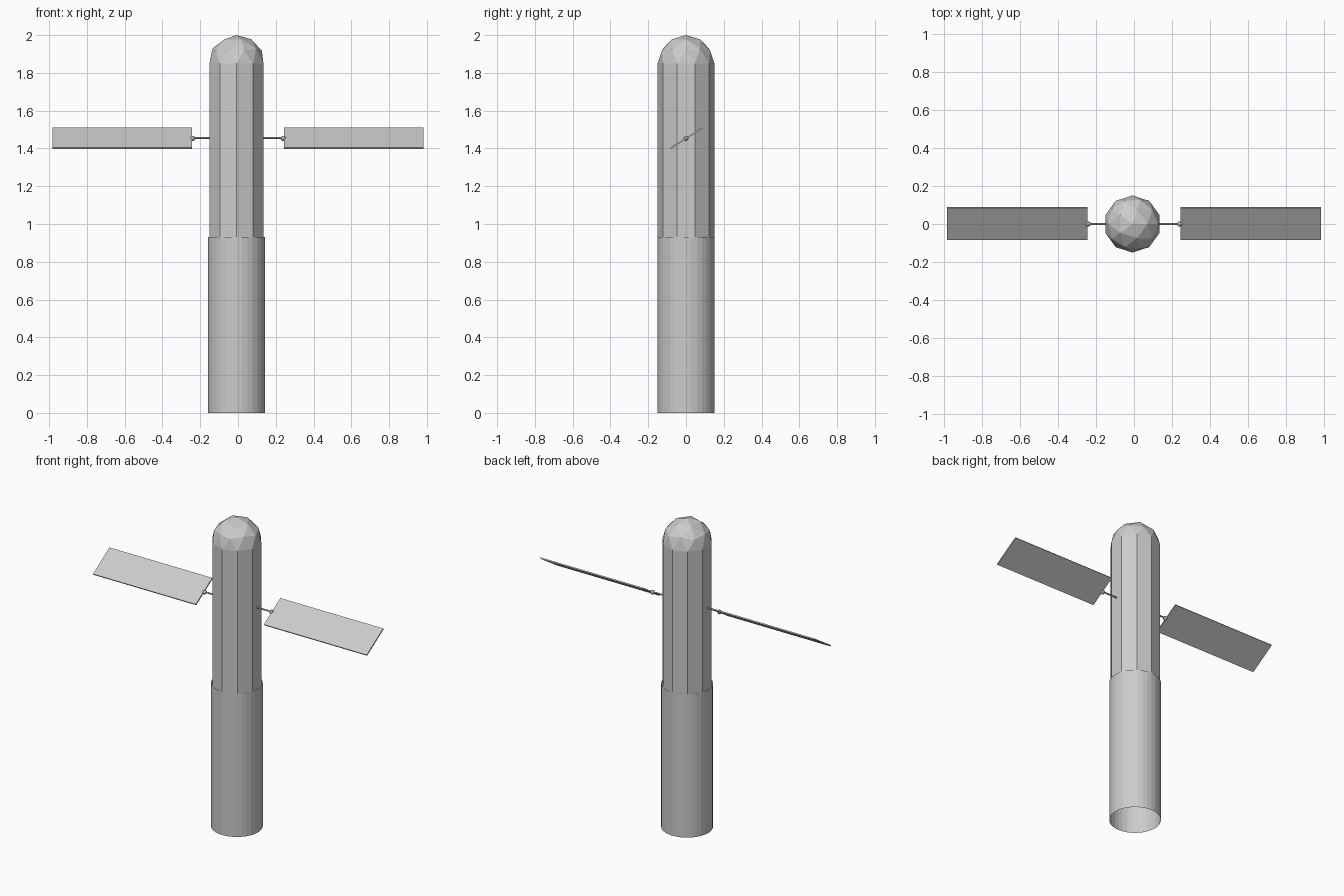
import bpy, bmesh, math
from mathutils import Matrix, Vector

if "Cube" in bpy.data.objects:
    bpy.data.objects.remove(bpy.data.objects["Cube"])

grey = bpy.data.materials.new("plain grey")
grey.diffuse_color = (0.6, 0.6, 0.6, 1)
grey.use_nodes = True
grey.node_tree.nodes["Principled BSDF"].inputs["Base Color"].default_value = grey.diffuse_color
CX = -0.008          # tower axis
R = 0.15             # tower radius
AXLE_Z = 1.455


def finish(name, bm):
    mesh = bpy.data.meshes.new(name)
    bm.to_mesh(mesh)
    bm.free()
    mesh.materials.append(grey)
    obj = bpy.data.objects.new(name, mesh)
    bpy.context.collection.objects.link(obj)
    return obj


# Ten-sided upper tube with a faceted dome: half an icosphere, rim extruded down
bm = bmesh.new()
bmesh.ops.create_icosphere(bm, subdivisions=2, radius=R)
bmesh.ops.delete(bm, geom=[v for v in bm.verts if v.co.z < -0.01], context='VERTS')
rim = [e for e in bm.edges if e.is_boundary]
new = bmesh.ops.extrude_edge_only(bm, edges=rim)["geom"]
for v in new:
    if isinstance(v, bmesh.types.BMVert):
        v.co.z = 0.92 - 1.85
bmesh.ops.recalc_face_normals(bm, faces=bm.faces)
bmesh.ops.translate(bm, vec=(CX, 0, 1.85), verts=bm.verts)
finish("domed_tube", bm)

# Open lower sleeve
bm = bmesh.new()
bmesh.ops.create_cone(bm, cap_ends=False, segments=32, radius1=0.152, radius2=0.152,
                      depth=0.93, matrix=Matrix.Translation((CX, 0, 0.465)))
finish("lower_sleeve", bm)

# Wings: tilted panel, thin axle and joint ball on each side
tilt = Matrix.Rotation(math.radians(32.5), 4, 'X')
for side, label in ((-1, "left"), (1, "right")):
    bm = bmesh.new()
    place = Matrix.Translation((side * 0.6125, 0.003, AXLE_Z)) @ tilt
    bmesh.ops.create_cube(bm, size=1, matrix=place @ Matrix.Diagonal((0.737, 0.2, 0.008, 1)))
    finish(label + "_panel", bm)

    bm = bmesh.new()
    place = Matrix.Translation((side * 0.18, 0, AXLE_Z)) @ Matrix.Rotation(math.pi / 2, 4, 'Y')
    bmesh.ops.create_cone(bm, cap_ends=True, segments=10, radius1=0.005, radius2=0.005,
                          depth=0.14, matrix=place)
    finish(label + "_axle", bm)

    bm = bmesh.new()
    bmesh.ops.create_icosphere(bm, subdivisions=2, radius=0.014,
                               matrix=Matrix.Translation((side * 0.24, 0, AXLE_Z - 0.002)))
    finish(label + "_joint", bm)
